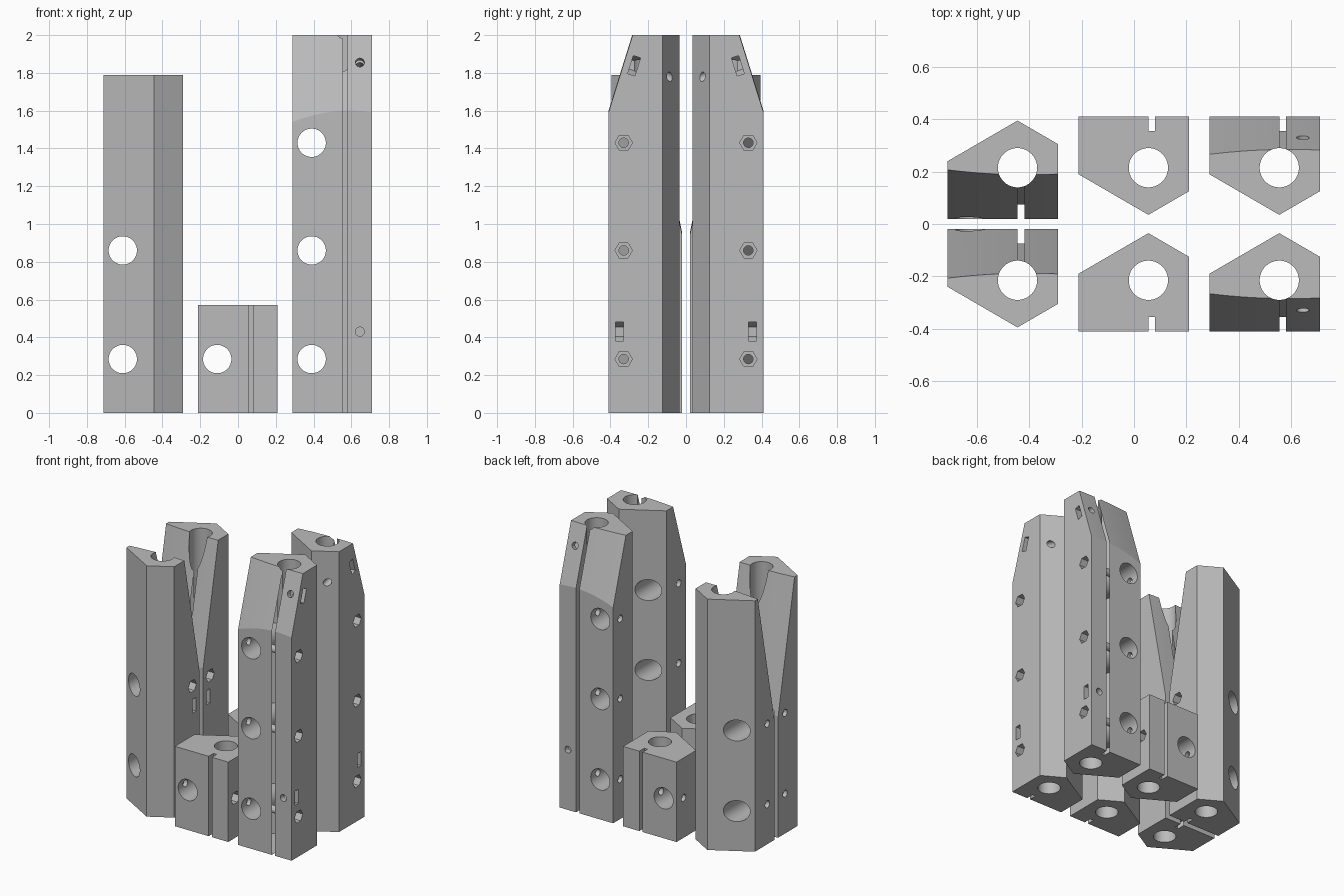
import bpy, bmesh, math

cube = bpy.data.objects.get("Cube")
if cube:
    bpy.data.objects.remove(cube, do_unlink=True)

grey = bpy.data.materials.new("plain grey")
grey.use_nodes = True
grey.diffuse_color = (0.5, 0.5, 0.5, 1)
grey.node_tree.nodes["Principled BSDF"].inputs["Base Color"].default_value = (0.5, 0.5, 0.5, 1)

# Local frame of a block: x from the bore axis, y = depth behind the flat face, z up
LEFT, RIGHT = -0.267, 0.155
BORE_DEPTH, BOLT_DEPTH = 0.195, 0.08
CROSS_X, SCREW_X = -0.165, 0.09
SLOT_WIDTH, SLOT_DEPTH = 0.026, 0.055
BOW_RADIUS = 2.5


def prism(name, points, place, a, b):
    """Extrude a 2D outline from a to b, placed in space by a mapping."""
    bm = bmesh.new()
    ends = [[bm.verts.new(place(u, v, w)) for u, v in points] for w in (a, b)]
    n = len(points)
    for ring in ends:
        bm.faces.new(ring)
    for i in range(n):
        j = (i + 1) % n
        bm.faces.new((ends[0][i], ends[0][j], ends[1][j], ends[1][i]))
    bmesh.ops.recalc_face_normals(bm, faces=bm.faces)
    mesh = bpy.data.meshes.new(name)
    bm.to_mesh(mesh)
    bm.free()
    mesh.materials.append(grey)
    obj = bpy.data.objects.new(name, mesh)
    bpy.context.collection.objects.link(obj)
    return obj


def ngon(radius, sides):
    return [(radius * math.cos(math.tau * i / sides), radius * math.sin(math.tau * i / sides))
            for i in range(sides)]


def upright(u, v, a):
    return (u, v, a)


def along_x(depth, z):
    return lambda u, v, a: (a, depth + u, z + v)


def inward(x, depth, z, slope=0.0):
    """Axis runs into the block, square to a face leaning by slope."""
    k = math.hypot(1, slope)
    return lambda u, v, a: (x + u, depth + (a + slope * v) / k, z + (v - slope * a) / k)


NUT_TRAP = [(0.1, -0.05), (0.1, 0.05), (0, 0.05), (-0.043, 0.025), (-0.043, -0.025), (0, -0.05)]
OUTLINE = [(LEFT, 0), (RIGHT, 0), (RIGHT, 0.285), (0, 0.375), (LEFT, 0.22)]


def screw(depth, z, slope, length):
    """Screw hole in the flat or leaning face, with its side-loaded nut trap."""
    place = inward(SCREW_X, depth, z, slope)
    return [prism("screw_hole", ngon(0.024, 32), place, -0.1, length),
            prism("nut_trap", NUT_TRAP, place, 0.038, 0.078)]


def make_block(name, height, cross_z, flat_y, direction, taper=None, screws=()):
    body = prism(name, OUTLINE, upright, 0, height)
    over = height + 0.1
    bend, slope = taper or (height, 0.0)
    cutters = []

    # Gently bowed, leaning face
    if taper:
        xs = [-0.4 + 0.8 * i / 32 for i in range(33)]
        bow = [(x, (x - 0.04) ** 2 / (2 * BOW_RADIUS)) for x in xs]
        cutters.append(prism("taper", bow + [(0.4, -1.5), (-0.4, -1.5)],
                             lambda u, v, a: (u, v + slope * (a - bend), a), bend - 0.5, over))

    # Main bore and the slot that follows the face
    cutters.append(prism("bore", [(u, v + BORE_DEPTH) for u, v in ngon(0.075, 64)],
                         upright, -0.1, over))
    floor = SLOT_DEPTH + slope * (over - bend)
    cutters.append(prism("slot", [(-1, -1), (SLOT_DEPTH, -1), (SLOT_DEPTH, bend), (floor, over), (-1, over)],
                         along_x(0, 0), 0, SLOT_WIDTH))

    # Cross bores, each clamped by a bolt with a hexagonal recess
    for z in cross_z:
        cutters.append(prism("cross_bore", ngon(0.075, 64), inward(CROSS_X, 0, z), -0.5, 1))
        cutters.append(prism("bolt_hole", ngon(0.025, 32), along_x(BOLT_DEPTH, z), -1, 1))
        cutters.append(prism("hex_recess", ngon(0.046, 6), along_x(BOLT_DEPTH, z), RIGHT - 0.06, 1))
    for s in screws:
        cutters += screw(*s)

    for cutter in cutters:
        cutter.hide_render = True
        mod = body.modifiers.new(cutter.name, "BOOLEAN")
        mod.operation = "DIFFERENCE"
        mod.solver = "EXACT"
        mod.object = cutter
    bpy.context.view_layer.update()
    deps = bpy.context.evaluated_depsgraph_get()
    carved = bpy.data.meshes.new_from_object(body.evaluated_get(deps))
    for obj in cutters + [body]:
        bpy.data.objects.remove(obj, do_unlink=True)

    # Mirrored front and back copies
    for side, sign in (("front", -1), ("back", 1)):
        mesh = carved.copy()
        bm = bmesh.new()
        bm.from_mesh(mesh)
        for v in bm.verts:
            v.co.y = sign * (flat_y + direction * v.co.y)
        if sign * direction < 0:
            bmesh.ops.reverse_faces(bm, faces=bm.faces)
        bm.to_mesh(mesh)
        bm.free()
        obj = bpy.data.objects.new(name + "_" + side, mesh)
        obj.location.x = OFFSETS[name]
        bpy.context.collection.objects.link(obj)
        bpy.ops.object.select_all(action="DESELECT")
        obj.select_set(True)
        bpy.context.view_layer.objects.active = obj
        bpy.ops.object.shade_smooth_by_angle(angle=math.radians(9))


OFFSETS = {"tall_block": 0.555, "short_block": 0.055, "medium_block": -0.445}
LOW, MID, HIGH = 0.285, 0.86, 1.43

make_block("tall_block", 2.0, (LOW, MID, HIGH), 0.41, -1, taper=(1.6, 0.3125),
           screws=[(0, 0.43, 0, 0.1), (0.08, 1.855, 0.3125, 0.6)])
make_block("short_block", 0.57, (LOW,), 0.41, -1)
make_block("medium_block", 1.79, (LOW, MID), 0.02, 1, taper=(0.95, 0.2),
           screws=[(0, 0.715, 0, 0.1)])
